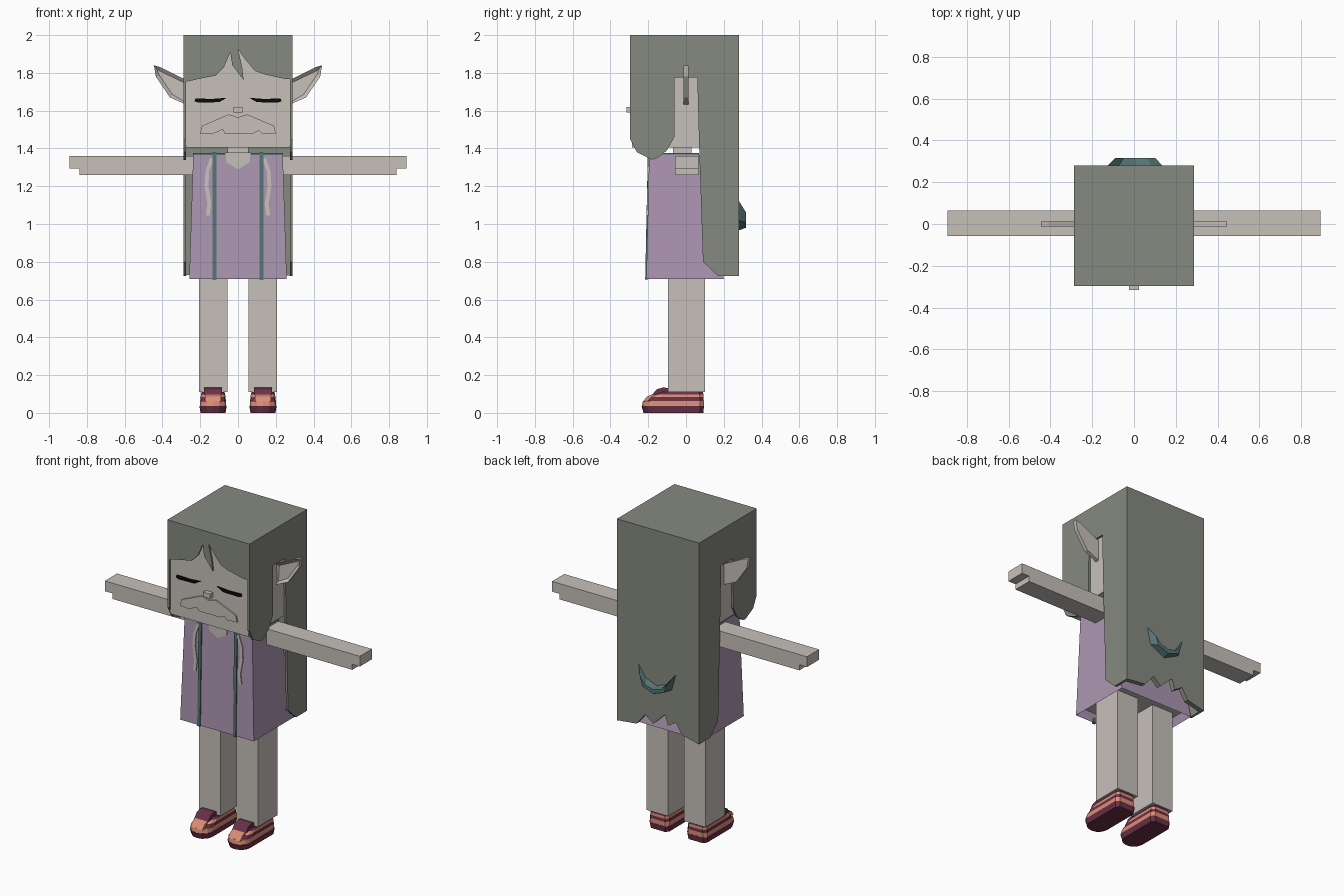
import bpy, bmesh, math

old = bpy.data.objects.get("Cube")
if old:
    bpy.data.objects.remove(old)


def material(name, rgb):
    m = bpy.data.materials.new(name)
    m.use_nodes = True
    m.diffuse_color = (*rgb, 1)
    m.node_tree.nodes["Principled BSDF"].inputs["Base Color"].default_value = (*rgb, 1)
    return m


SKIN = material("pale skin", (0.57, 0.53, 0.49))
HAIR = material("grey hair", (0.24, 0.255, 0.215))
LILAC = material("lilac cloth", (0.42, 0.31, 0.455))
TEAL = material("teal trim", (0.09, 0.175, 0.175))
PLUM = material("plum leather", (0.14, 0.03, 0.065))
SALMON = material("salmon leather", (0.73, 0.27, 0.18))
BLACK = material("black lashes", (0.003, 0.003, 0.003))


def finish(name, bm, mats, mirror=False):
    bmesh.ops.recalc_face_normals(bm, faces=bm.faces)
    mesh = bpy.data.meshes.new(name)
    bm.to_mesh(mesh)
    bm.free()
    for m in mats:
        mesh.materials.append(m)
    ob = bpy.data.objects.new(name, mesh)
    bpy.context.collection.objects.link(ob)
    if mirror:
        ob.modifiers.new("Mirror", "MIRROR").use_mirror_merge = False
    return ob


def loft(rings):
    """Closed solid through rings of equal length."""
    bm = bmesh.new()
    loops = [[bm.verts.new(p) for p in r] for r in rings]
    n = len(loops[0])
    for a, b in zip(loops, loops[1:]):
        for i in range(n):
            j = (i + 1) % n
            bm.faces.new((a[i], a[j], b[j], b[i]))
    bm.faces.new(loops[0])
    bm.faces.new(loops[-1])
    return bm


def prism(name, pts, axis, a, b, mat, mirror=False):
    """Extrude a flat outline along x or y, from a to b."""
    def ring(d):
        return [(d, u, v) if axis == "x" else (u, d, v) for u, v in pts]
    return finish(name, loft([ring(a), ring(b)]), [mat], mirror)


def rect(x0, x1, y0, y1, z):
    return [(x0, y0, z), (x1, y0, z), (x1, y1, z), (x0, y1, z)]


def box(name, x0, x1, y0, y1, z0, z1, mat, mirror=False):
    return finish(name, loft([rect(x0, x1, y0, y1, z) for z in (z0, z1)]), [mat], mirror)


# Head, neck and nose
box("head", -.275, .275, -.286, .26, 1.405, 1.98, SKIN)
box("neck", -.055, .055, -.07, .03, 1.3, 1.42, SKIN)
box("nose", -.024, .024, -.315, -.28, 1.59, 1.62, SKIN)

# Moustache plate with a ragged lower edge
prism("moustache", [(-.2, 1.48), (-.19, 1.52), (-.12, 1.55), (-.05, 1.58), (0, 1.565), (.05, 1.58),
                    (.12, 1.55), (.19, 1.52), (.2, 1.48), (.13, 1.475), (.11, 1.495), (.08, 1.48),
                    (0, 1.48), (-.07, 1.48), (-.08, 1.5), (-.14, 1.475)], "y", -.295, -.28, SKIN)

# Closed eyes
prism("eyelashes", [(.06, 1.668), (.14, 1.662), (.225, 1.665), (.23, 1.65), (.21, 1.643), (.1, 1.645)],
      "y", -.294, -.285, BLACK, True)

# Ears: flat plates whose front is inset and hollowed
bm = bmesh.new()
outline = [(.27, 1.76), (.41, 1.83), (.445, 1.84), (.435, 1.78), (.36, 1.67), (.27, 1.63)]
front = bm.faces.new([bm.verts.new((x, -.012, z)) for x, z in outline])
ext = bmesh.ops.extrude_face_region(bm, geom=[front])
for v in ext["geom"]:
    if isinstance(v, bmesh.types.BMVert):
        v.co.y = .012
bm.faces.ensure_lookup_table()
face = min(bm.faces, key=lambda f: f.calc_center_median().y)
bmesh.ops.recalc_face_normals(bm, faces=bm.faces)
bmesh.ops.inset_region(bm, faces=[face], thickness=.02)
for v in face.verts:
    v.co.y = .004
finish("ears", bm, [SKIN], True)

# Hair: crown, fringe, side curtains and ragged back
box("hair_crown", -.288, .288, -.296, .28, 1.97, 2, HAIR)
prism("hair_fringe", [(-.288, 2), (-.288, 1.75), (-.2, 1.77), (-.12, 1.785), (-.075, 1.83), (-.04, 1.91),
                      (-.03, 1.84), (.03, 1.76), (.022, 1.83), (0, 1.925), (.04, 1.87), (.09, 1.81),
                      (.15, 1.79), (.24, 1.77), (.288, 1.765), (.288, 2)], "y", -.296, -.28, HAIR)
prism("hair_sides", [(-.296, 2), (-.296, 1.45), (-.26, 1.38), (-.18, 1.34), (-.15, 1.35), (-.1, 1.39),
                     (-.062, 1.46), (-.06, 1.775), (.06, 1.775), (.07, 1.4), (.09, .8), (.17, .725),
                     (.28, .725), (.28, 2)], "x", .274, .288, HAIR, True)
prism("hair_back", [(.288, 2), (.288, .725), (.15, .74), (.09, .815), (.035, .77), (-.05, .85),
                    (-.07, .785), (-.125, .82), (-.167, .753), (-.288, .725), (-.288, 2)],
      "y", .25, .28, HAIR)

# Crescent clasp on the back of the hair, tapering outwards
crescent = [(.14, 1.13), (.115, 1.02), (.01, .965), (-.1, 1.02), (-.13, 1.13), (-.075, 1.05), (.01, 1.02), (.085, 1.05)]
finish("hair_clasp", loft([[(x, .275, z) for x, z in crescent],
                           [(.01 + (x - .01) * .7, .317, .98 + (z - .965) * .5) for x, z in crescent]]), [TEAL])

# Dress: tapered body with a hollowed hem
bm = loft([rect(-.258, .258, -.21, .2, .71), rect(-.237, .237, -.195, .07, 1.367)])
bmesh.ops.recalc_face_normals(bm, faces=bm.faces)
hem = min(bm.faces, key=lambda f: f.calc_center_median().z)
bmesh.ops.inset_region(bm, faces=[hem], thickness=.025)
for v in hem.verts:
    v.co.z = .76
hem.material_index = 1
finish("dress", bm, [LILAC, SKIN])
box("dress_collar", -.237, .237, -.196, .07, 1.364, 1.376, TEAL)
prism("dress_trim", [(-.202, 1.378), (-.216, .705), (-.2, .705), (-.19, 1.378)], "x", .115, .135, TEAL, True)
prism("neckline", [(-.068, 1.378), (-.06, 1.325), (0, 1.29), (.06, 1.325), (.068, 1.378)],
      "y", -.201, -.192, SKIN)

# Wavy laces hanging on the chest
path = [(.137, 1.35), (.162, 1.28), (.167, 1.2), (.152, 1.11), (.16, 1.045)]
lace = [(x - .01, z) for x, z in path] + [(x + .01, z) for x, z in reversed(path)]
bm = loft([[(x, -.195 - (1.367 - z) * .023 - d, z) for x, z in lace] for d in (.006, -.002)])
finish("laces", bm, [SKIN], True)

# Arms with stepped hands, and legs
prism("arms", [(.2, 1.26), (.84, 1.26), (.84, 1.295), (.893, 1.295), (.893, 1.36), (.2, 1.36)],
      "y", -.057, .065, SKIN, True)
box("legs", .055, .206, -.095, .1, .11, .78, SKIN, True)


# Shoes: stacked bands with a rounded toe
def shoe_ring(z, half, toe, heel):
    c, r = .132, half
    ring = [(c + r, heel - .02, z), (c + r * .75, heel, z), (c - r * .75, heel, z), (c - r, heel - .02, z)]
    for i in range(7):
        t = math.pi * i / 6
        ring.append((c - r * math.cos(t), toe + .06 - .06 * math.sin(t), z))
    return ring


bands = [("shoe_sole", PLUM, (0, .066, -.225, .092), (.036, .072, -.235, .095)),
         ("shoe_lower", SALMON, (.036, .07, -.233, .094), (.064, .068, -.228, .094)),
         ("shoe_stripe", PLUM, (.064, .068, -.215, .094), (.083, .066, -.2, .093)),
         ("shoe_upper", SALMON, (.083, .066, -.2, .093), (.098, .064, -.175, .092)),
         ("shoe_rim", PLUM, (.098, .064, -.172, .092), (.11, .06, -.155, .09))]
for name, mat, low, high in bands:
    finish(name, loft([shoe_ring(*low), shoe_ring(*high)]), [mat], True)
prism("shoe_toe_cap", [(-.228, .06), (-.205, .088), (-.17, .1), (-.15, .06)], "x", .09, .174, SALMON, True)
prism("shoe_tongue", [(-.18, .095), (-.155, .125), (-.12, .135), (-.08, .128), (-.06, .1)],
      "x", .085, .18, PLUM, True)
